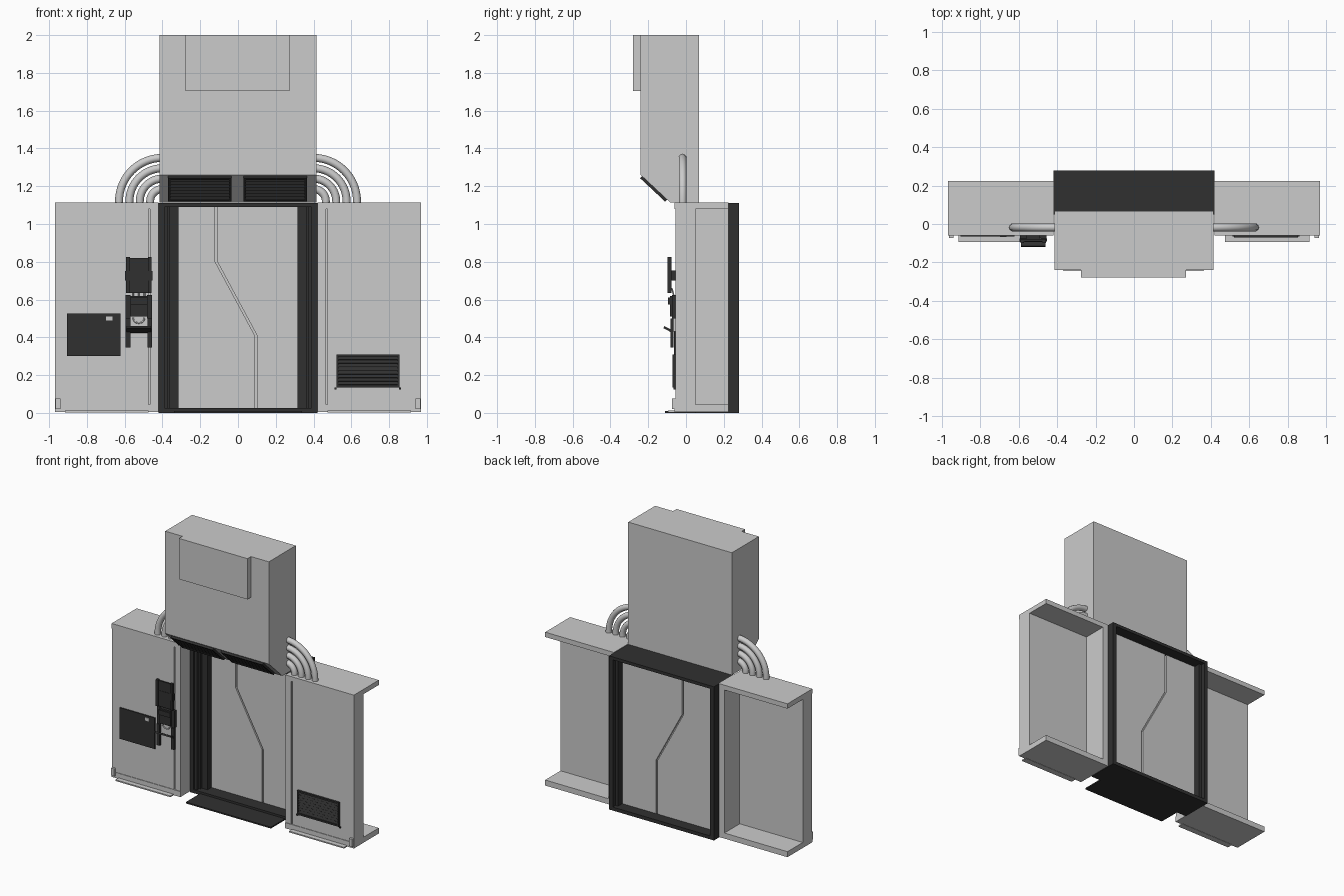
import bpy, bmesh, math
from mathutils import Matrix, Vector

if "Cube" in bpy.data.objects:
    bpy.data.objects.remove(bpy.data.objects["Cube"])


def material(name, v):
    m = bpy.data.materials.new(name)
    m.diffuse_color = (v, v, v, 1)
    m.use_nodes = True
    m.node_tree.nodes["Principled BSDF"].inputs["Base Color"].default_value = m.diffuse_color
    return m


DARK = material("dark_metal", 0.03)


def finish(name, bm, mat=None, matrix=None):
    bmesh.ops.recalc_face_normals(bm, faces=bm.faces)
    me = bpy.data.meshes.new(name)
    bm.to_mesh(me)
    bm.free()
    ob = bpy.data.objects.new(name, me)
    bpy.context.collection.objects.link(ob)
    if mat:
        me.materials.append(mat)
    if matrix:
        ob.matrix_world = matrix
    return ob


def boxes(name, items, mat=None, matrix=None):
    """Boxes as (x0, x1, y0, y1, z0, z1[, tilt about x])."""
    bm = bmesh.new()
    for b in items:
        mid = Vector([(b[i] + b[i + 1]) / 2 for i in (0, 2, 4)])
        size = [abs(b[i + 1] - b[i]) for i in (0, 2, 4)]
        tilt = b[6] if len(b) > 6 else 0
        bmesh.ops.create_cube(bm, size=1, matrix=Matrix.Translation(mid)
                              @ Matrix.Rotation(tilt, 4, 'X') @ Matrix.Diagonal((*size, 1)))
    return finish(name, bm, mat, matrix)


def prism(name, pts, step, mat=None):
    bm = bmesh.new()
    f = bm.faces.new([bm.verts.new(p) for p in pts])
    ext = bmesh.ops.extrude_face_region(bm, geom=[f])["geom"]
    bmesh.ops.translate(bm, vec=step, verts=[v for v in ext if isinstance(v, bmesh.types.BMVert)])
    return finish(name, bm, mat)


def tube(name, pts, r, mat=None):
    cu = bpy.data.curves.new(name, 'CURVE')
    cu.dimensions = '3D'
    cu.bevel_depth = r
    cu.bevel_resolution = 3
    sp = cu.splines.new('POLY')
    sp.points.add(len(pts) - 1)
    for p, c in zip(sp.points, pts):
        p.co = (*c, 1)
    ob = bpy.data.objects.new(name, cu)
    bpy.context.collection.objects.link(ob)
    if mat:
        cu.materials.append(mat)
    return ob


def vent(name, w, h, n, matrix):
    """Louvred grille, centred, outer face toward local -y."""
    t, d = 0.012, 0.015
    x, z = w / 2, h / 2
    parts = [(-x, x, -0.003, 0.003, -z, z),
             (-x, -x + t, -d, 0, -z, z), (x - t, x, -d, 0, -z, z),
             (-x, x, -d, 0, -z, -z + t), (-x, x, -d, 0, z - t, z)]
    pitch = (h - 2 * t) / n
    for i in range(n):
        c = -z + t + pitch * (i + 0.5)
        parts.append((-x + t, x - t, -0.009, -0.005, c - pitch * .42, c + pitch * .42, -0.45))
    return boxes(name, parts, DARK, matrix)


# Side bays: top and bottom slabs, front panel, inner post, foot details
for s, side in ((-1, "left"), (1, "right")):
    def bay(name, *b, mat=None):
        return boxes(f"{side}_{name}", [(s * b[0], s * b[1], *b[2:])], mat)
    bay("top_slab", 0.42, 0.97, -0.06, 0.225, 1.08, 1.115)
    bay("bottom_slab", 0.42, 0.97, -0.06, 0.225, 0.005, 0.045)
    bay("front_panel", 0.475, 0.97, -0.056, 0.05, 0.045, 1.08)
    bay("panel_groove", 0.465, 0.475, -0.046, 0.05, 0.045, 1.08)
    bay("inner_post", 0.42, 0.465, -0.056, 0.225, 0.045, 1.08)
    bay("foot_strip", 0.475, 0.915, -0.095, -0.05, 0.003, 0.012)
    bay("corner_clip", 0.94, 0.965, -0.073, -0.055, 0.02, 0.075)
    # Bent pipes from the upper housing to the bay roof
    for i, r in enumerate((0.065, 0.12, 0.175, 0.23)):
        arc = [(s * (0.40 + r * math.cos(a)), -0.018, 1.12 + r * math.sin(a))
               for a in (math.pi / 2 * k / 16 for k in range(17))]
        arc.insert(0, (arc[0][0], -0.018, 1.10))
        tube(f"{side}_pipe_{i + 1}", arc, 0.021)

# Door frame: outer ring, inner jambs, sill and threshold
boxes("door_frame", [(-0.42, -0.39, 0.05, 0.28, 0.005, 1.11), (0.39, 0.42, 0.05, 0.28, 0.005, 1.11),
                     (-0.42, 0.42, 0.05, 0.28, 1.09, 1.112), (-0.42, 0.42, 0.05, 0.28, 0.0, 0.025)], DARK)
boxes("door_jambs", [b for s in (-1, 1) for b in (
    (s * 0.37, s * 0.39, 0.06, 0.25, 0.02, 1.095),
    (s * 0.315, s * 0.362, 0.10, 0.145, 0.02, 1.095),
    (s * 0.36, s * 0.375, 0.085, 0.145, 0.02, 1.095))], DARK)
boxes("threshold", [(-0.34, 0.34, -0.11, 0.06, 0.0, 0.01)], DARK)

# Two door leaves with a stepped split and a thin sheet behind the gap
split = [(-0.115, 1.095), (-0.115, 0.80), (0.095, 0.41), (0.095, 0.02)]
for s, side in ((-1, "left"), (1, "right")):
    pts = [(x + s * 0.006, 0.145, z) for x, z in split]
    prism(f"{side}_door_leaf", pts + [(s * 0.372, 0.145, 0.02), (s * 0.372, 0.145, 1.095)], (0, 0.055, 0))
boxes("door_core", [(-0.13, 0.11, 0.16, 0.185, 0.02, 1.095)])

# Upper housing with sloped lower front
prism("upper_housing", [(-0.415, y, z) for y, z in
                        ((-0.24, 2), (-0.24, 1.26), (-0.085, 1.115), (0.068, 1.115), (0.068, 2))], (0.83, 0, 0))
boxes("housing_front_cover", [(-0.277, 0.272, -0.28, -0.235, 1.735, 2.0)])
boxes("cover_lip", [(-0.277, 0.272, -0.28, -0.235, 1.705, 1.735)])

# Louvres on the slope and on the right bay
slope = Matrix.Rotation(math.atan2(0.155, 0.145), 4, 'X')
for x, side in ((-0.202, "left"), (0.197, "right")):
    vent(f"{side}_slope_vent", 0.335, 0.182, 7, Matrix.Translation((x, -0.166, 1.191)) @ slope)
vent("bay_vent", 0.335, 0.175, 8, Matrix.Translation((0.688, -0.056, 0.222)))
boxes("bay_vent_pegs", [(x - 0.005, x + 0.005, -0.066, -0.05, 0.124, 0.134) for x in (0.517, 0.858)], DARK)

# Service hatch on the left bay
boxes("service_hatch", [(-0.905, -0.622, -0.064, -0.05, 0.30, 0.525)], DARK)
boxes("hatch_plate", [(-0.698, -0.664, -0.067, -0.06, 0.488, 0.511)])

# Wall device: raised screen, middle unit, handle and legs
boxes("device_screen", [(-0.575, -0.475, -0.09, -0.08, 0.635, 0.82),
                        (-0.592, -0.573, -0.098, -0.078, 0.635, 0.825),
                        (-0.477, -0.458, -0.098, -0.078, 0.635, 0.825),
                        (-0.597, -0.453, -0.092, -0.075, 0.70, 0.75),
                        (-0.56, -0.49, -0.082, -0.05, 0.70, 0.755)], DARK)
boxes("device_middle", [(-0.57, -0.48, -0.085, -0.05, 0.51, 0.62),
                        (-0.595, -0.568, -0.075, -0.05, 0.50, 0.625),
                        (-0.482, -0.455, -0.075, -0.05, 0.50, 0.625),
                        (-0.57, -0.48, -0.094, -0.08, 0.575, 0.61)], DARK)
boxes("device_legs", [(x, x + 0.025, -0.083, -0.065, 0.345, 0.50) for x in (-0.595, -0.48)], DARK)
boxes("device_tray", [(-0.59, -0.46, -0.12, -0.065, 0.435, 0.447, -0.5)], DARK)
boxes("device_back", [(-0.57, -0.48, -0.066, -0.05, 0.43, 0.51)])

# Small cables joining the device parts
for i, x in enumerate((-0.555, -0.525, -0.495)):
    tube(f"device_cable_{i + 1}", [(x, -0.062, 0.61), (x, -0.068, 0.635), (x + 0.006, -0.075, 0.66)], 0.004)
ring = [(-0.525 + 0.03 * math.cos(a), -0.07, 0.505 + 0.03 * math.sin(a))
        for a in (math.pi + math.pi * k / 10 for k in range(11))]
tube("device_loop_cable", ring, 0.004)
